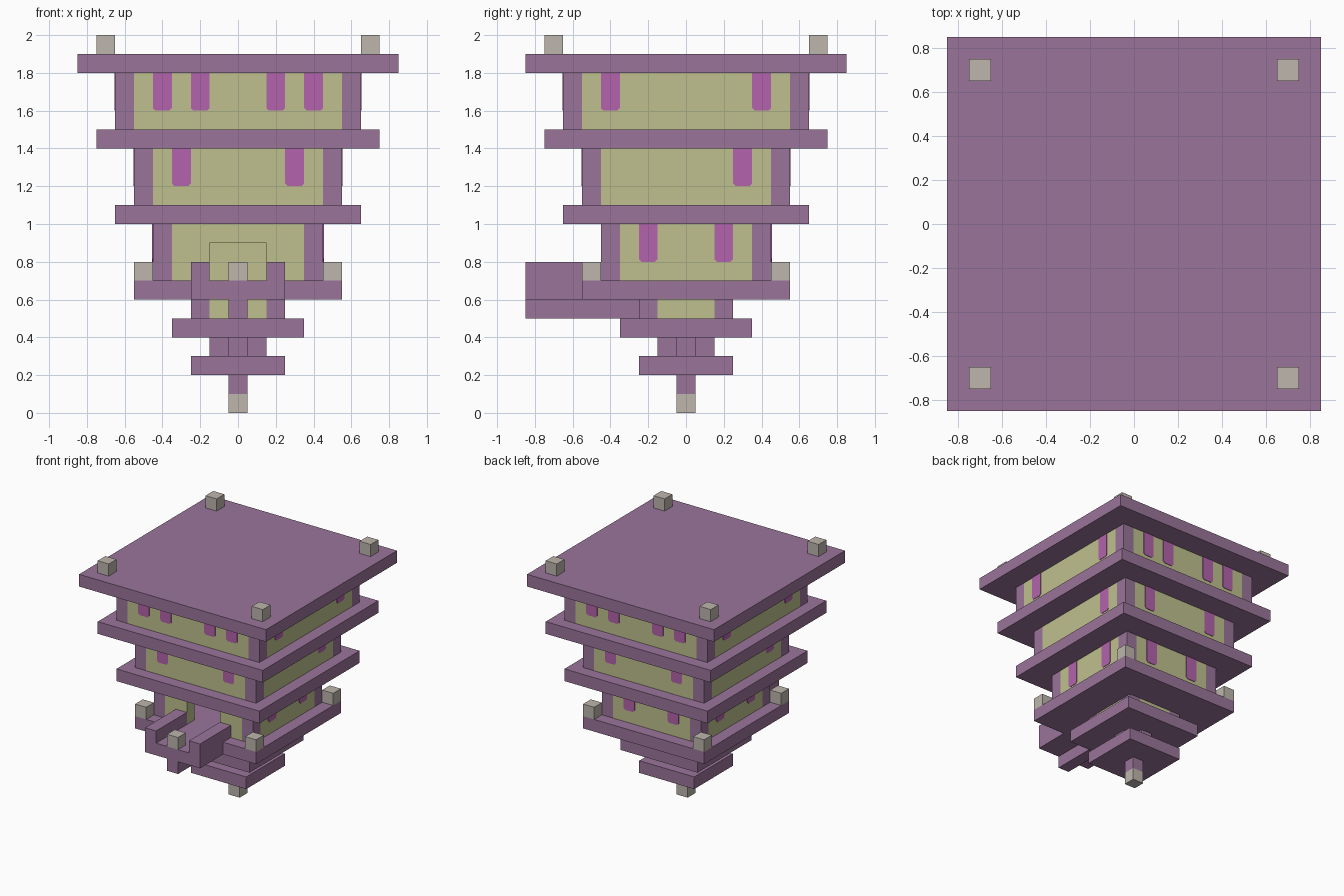
import bpy
import bmesh
from math import pi
from mathutils import Matrix

if "Cube" in bpy.data.objects:
    bpy.data.objects.remove(bpy.data.objects["Cube"])


def material(name, rgb):
    """Flat material from an 8-bit display colour."""
    lin = [((c / 255 + 0.055) / 1.055) ** 2.4 for c in rgb] + [1]
    m = bpy.data.materials.new(name)
    m.use_nodes = True
    m.diffuse_color = lin
    m.node_tree.nodes["Principled BSDF"].inputs["Base Color"].default_value = lin
    return m


purple = material("purple timber", (154, 117, 154))
khaki = material("khaki wall", (191, 192, 141))
magenta = material("magenta window", (179, 99, 172))
grey = material("warm grey lamp", (189, 182, 173))


def finish(name, bm, mat):
    bmesh.ops.recalc_face_normals(bm, faces=bm.faces)
    mesh = bpy.data.meshes.new(name)
    bm.to_mesh(mesh)
    bm.free()
    mesh.materials.append(mat)
    ob = bpy.data.objects.new(name, mesh)
    bpy.context.collection.objects.link(ob)
    return ob


def box(name, x, y, z, mat, turn=0):
    """Box from (min, max) ranges, turned about the z axis."""
    bm = bmesh.new()
    bmesh.ops.create_cube(bm, size=1)
    for v in bm.verts:
        v.co = [r[0] if c < 0 else r[1] for c, r in zip(v.co, (x, y, z))]
    bm.transform(Matrix.Rotation(turn * pi / 2, 4, "Z"))
    return finish(name, bm, mat)


def slab(name, half, z, mat=purple):
    return box(name, (-half, half), (-half, half), (z, z + 0.1), mat)


def corners(name, c, z, mat):
    """Four square blocks centred on (+-c, +-c)."""
    for sx in (-c, c):
        for sy in (-c, c):
            box(name, (sx - 0.05, sx + 0.05), (sy - 0.05, sy + 0.05), z, mat)


def window(along, half, top, turn):
    """Thin hanging panel with clipped lower corners."""
    w, h, c = 0.05, 0.2, 0.014
    outline = [(-w, 0), (w, 0), (w, c - h), (w - c, -h), (c - w, -h), (-w, c - h)]
    bm = bmesh.new()
    face = bm.faces.new([bm.verts.new((along + x, -half - 0.004, top + z)) for x, z in outline])
    ext = bmesh.ops.extrude_face_region(bm, geom=[face])["geom"]
    moved = [g for g in ext if isinstance(g, bmesh.types.BMVert)]
    bmesh.ops.translate(bm, verts=moved, vec=(0, 0.006, 0))
    bm.transform(Matrix.Rotation(turn * pi / 2, 4, "Z"))
    finish("window", bm, magenta)


def storey(half, z0, z1, windows, door=False):
    """Corner posts, four wall panels, and windows for front, +x, back, -x."""
    corners("corner_post", half - 0.05, (z0, z1), purple)
    inner, depth = half - 0.1, (-half, -half + 0.1)
    for turn in range(4):
        if door and turn == 0:
            box("wall_beside_door", (-inner, -0.15), depth, (z0, z1), khaki)
            box("wall_beside_door", (0.15, inner), depth, (z0, z1), khaki)
            box("door_lintel", (-0.15, 0.15), depth, (z1 - 0.1, z1), khaki)
        else:
            box("wall", (-inner, inner), depth, (z0, z1), khaki, turn)
        for along in windows[turn]:
            window(along, half, z1, turn)


# Pole and stepped base
box("pole_tip", (-0.05, 0.05), (-0.05, 0.05), (0, 0.1), grey)
box("pole", (-0.05, 0.05), (-0.05, 0.05), (0.1, 0.2), purple)
slab("base_slab", 0.25, 0.2)
box("cross_neck", (-0.15, 0.15), (-0.05, 0.05), (0.3, 0.4), purple)
for turn in (0, 2):
    box("cross_neck_arm", (-0.05, 0.05), (-0.15, -0.05), (0.3, 0.4), purple, turn)
slab("lower_slab", 0.35, 0.4)
storey(0.25, 0.5, 0.6, [()] * 4)

# Storeys, widening upwards
slab("first_floor", 0.55, 0.6)
pair = (-0.2, 0.2)
storey(0.45, 0.7, 1.0, [(), pair, pair, pair], door=True)
slab("second_floor", 0.65, 1.0)
storey(0.55, 1.1, 1.4, [(-0.3, 0.3), (0.3,), (-0.3, 0.3), (0.3,)])
slab("third_floor", 0.75, 1.4)
four, wide = (-0.4, -0.2, 0.2, 0.4), (-0.4, 0.4)
storey(0.65, 1.5, 1.8, [four, wide, four, wide])
slab("roof", 0.85, 1.8)

# Corner lamps
corners("floor_lamp", 0.5, (0.7, 0.8), grey)
corners("roof_lamp", 0.7, (1.9, 2.0), grey)

# Front balcony
box("balcony_beam", (-0.05, 0.05), (-0.85, -0.25), (0.5, 0.6), purple)
box("balcony_floor", (-0.25, 0.25), (-0.85, -0.55), (0.6, 0.7), purple)
for s in (-0.2, 0.2):
    box("balcony_rail", (s - 0.05, s + 0.05), (-0.85, -0.45), (0.7, 0.8), purple)
box("balcony_lamp", (-0.05, 0.05), (-0.85, -0.75), (0.7, 0.8), grey)
